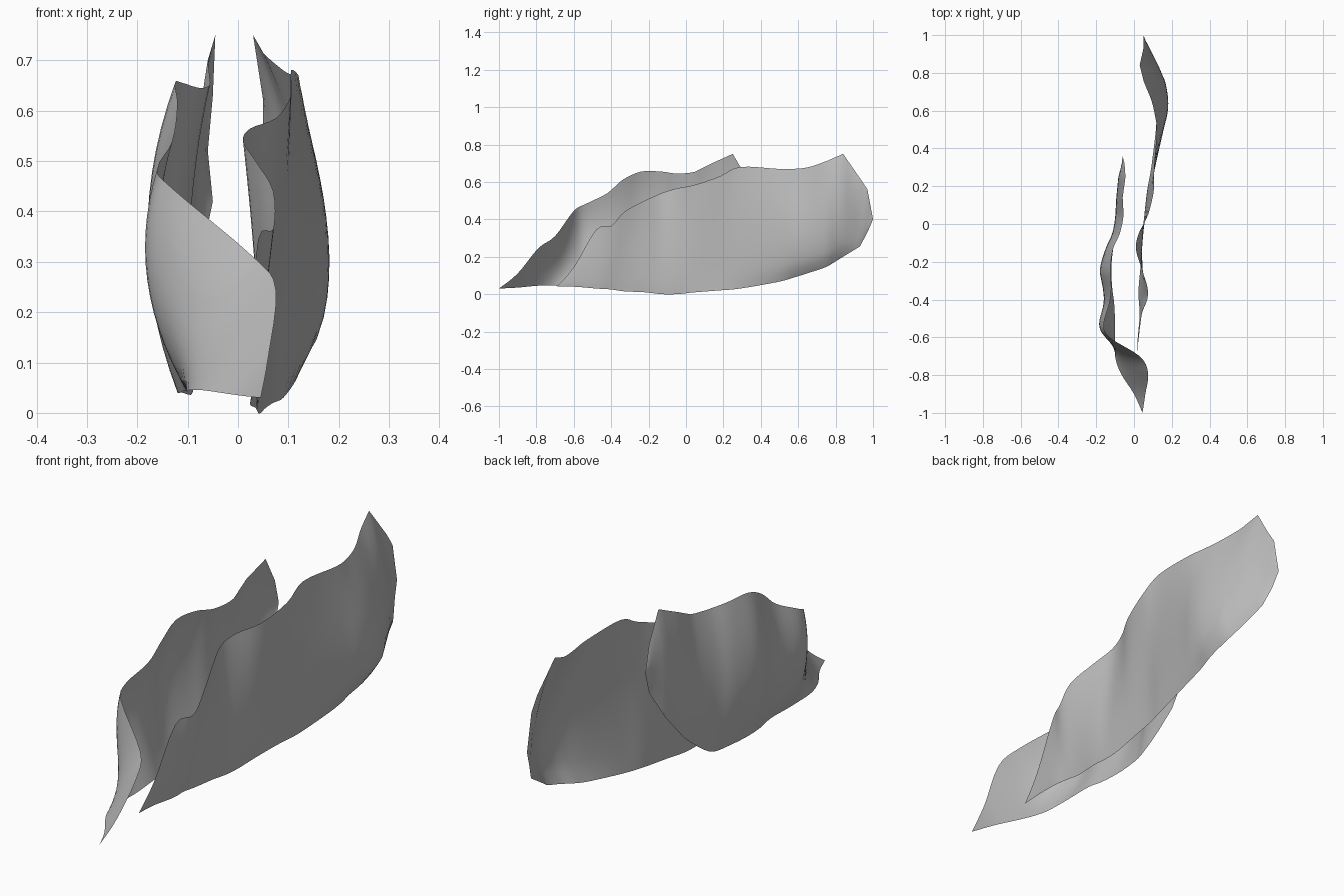
import bpy
import bmesh

# Remove the default cube only
default_cube = bpy.data.objects.get("Cube")
if default_cube:
    bpy.data.objects.remove(default_cube, do_unlink=True)

ROWS = 14          # divisions from the lower edge to the upper edge
STEPS = 4          # divisions between neighbouring stations
STRAIGHT_END = 4   # last segments keep the faceted outline


def make_material(name, colour):
    material = bpy.data.materials.new(name)
    material.use_nodes = True
    material.diffuse_color = colour
    shader = next(node for node in material.node_tree.nodes
                  if node.type == "BSDF_PRINCIPLED")
    shader.inputs["Base Color"].default_value = colour
    return material


def smooth_value(before, start, end, after, t):
    """Catmull-Rom interpolation between start and end."""
    slope_in = (end - before) / 2
    slope_out = (after - start) / 2
    bend = 3 * (end - start) - 2 * slope_in - slope_out
    twist = 2 * (start - end) + slope_in + slope_out
    return start + t * (slope_in + t * (bend + t * twist))


def refine(stations):
    """Insert intermediate stations along the length of the sheet."""
    refined = []
    last = len(stations) - 1
    for index in range(last):
        before = stations[max(index - 1, 0)]
        start = stations[index]
        end = stations[index + 1]
        after = stations[min(index + 2, last)]
        straight = index >= last - STRAIGHT_END
        for step in range(STEPS):
            t = step / STEPS
            if straight:
                refined.append([a + (b - a) * t for a, b in zip(start, end)])
            else:
                refined.append([smooth_value(*values, t) for values
                                in zip(before, start, end, after)])
    refined.append(list(stations[last]))
    return refined


def section_point(station, t, skew):
    """Point on the bowed cross-section; a skew below 1 lowers the belly."""
    y, low, high, x_low, x_belly, x_high = (value / 100 for value in station)
    bulge = x_belly - (x_low + x_high) / 2
    s = t ** skew
    x = x_low + (x_high - x_low) * t + 4 * s * (1 - s) * bulge
    return x, y, low + (high - low) * t


def build_sheet(name, stations, material, faces_left, skew):
    mesh = bpy.data.meshes.new(name)
    bm = bmesh.new()
    columns = [[bm.verts.new(section_point(station, row / ROWS, skew))
                for row in range(ROWS + 1)] for station in refine(stations)]
    for column, following in zip(columns, columns[1:]):
        for row in range(ROWS):
            corners = [column[row], following[row],
                       following[row + 1], column[row + 1]]
            bm.faces.new(corners if faces_left else corners[::-1])
    # Close the pointed ends
    bmesh.ops.remove_doubles(bm, verts=bm.verts, dist=0.0005)
    for face in bm.faces:
        face.smooth = True
    bm.to_mesh(mesh)
    bm.free()
    mesh.materials.append(material)
    sheet = bpy.data.objects.new(name, mesh)
    bpy.context.collection.objects.link(sheet)
    return sheet


# Stations in hundredths:
# y, lower z, upper z, then x at the lower edge, belly and upper edge
left_stations = [
    (-69, 4, 4, 1.5, 1.5, 1.5),
    (-60, 4, 14.5, 2, 2.5, 2.5),
    (-48, 3, 34.5, 3, 4, 4),
    (-40, 2.5, 36.5, 2.5, 5, 7),
    (-33, 1.5, 44, 2.5, 5, 7),
    (-22, 1, 50, 3.5, 4.5, 3.5),
    (-13, 0, 54, 4, 3.5, 1),
    (-5, 0, 56.5, 4.5, 4.5, 2.5),
    (5, 1, 58.5, 5.5, 6.5, 7.5),
    (18, 2, 63, 7, 8.5, 10.5),
    (29, 3, 68, 9, 11, 10.5),
    (49, 6.5, 67, 11.5, 15.5, 12),
    (58, 9, 67, 12, 17.5, 11),
    (66, 11.5, 68, 13, 17.5, 9),
    (76, 15, 71.5, 12.5, 15, 5),
    (84, 20, 75, 10, 11.5, 3),
    (93, 25.5, 62, 8, 7.5, 5),
    (97, 33, 56, 6, 6, 5),
    (100, 40, 40, 5, 5, 5),
]
right_stations = [
    (-100, 3, 3, 4.5, 4.5, 4.5),
    (-90, 3.5, 11, 0, 3, 6),
    (-79, 4.5, 24.5, -7, 0, 7.5),
    (-70, 4.5, 31, -10, -6, 3),
    (-60, 4, 44.5, -10, -15, -13),
    (-53, 4, 48.5, -10, -18, -16),
    (-42, 4.5, 54, -10.5, -16, -13),
    (-34, 4, 61, -11.5, -16.5, -12),
    (-24, 4, 65.5, -12, -18, -12.5),
    (-13, 4, 65.5, -11, -15, -11),
    (-5, 4, 64.5, -9, -11.5, -7.5),
    (5, 10, 65.5, -9, -9.5, -5.5),
    (14, 17, 70, -9, -9, -6),
    (25, 30, 75, -7.5, -8, -4.5),
    (32, 42, 63, -5, -6.5, -5),
    (36, 52, 52, -6, -6, -6),
]

# Two wavy shells facing away from each other
grey = make_material("plain_grey", (0.5, 0.5, 0.5, 1))
build_sheet("left_shell", left_stations, grey, True, 0.75)
build_sheet("right_shell", right_stations, grey, False, 1)
